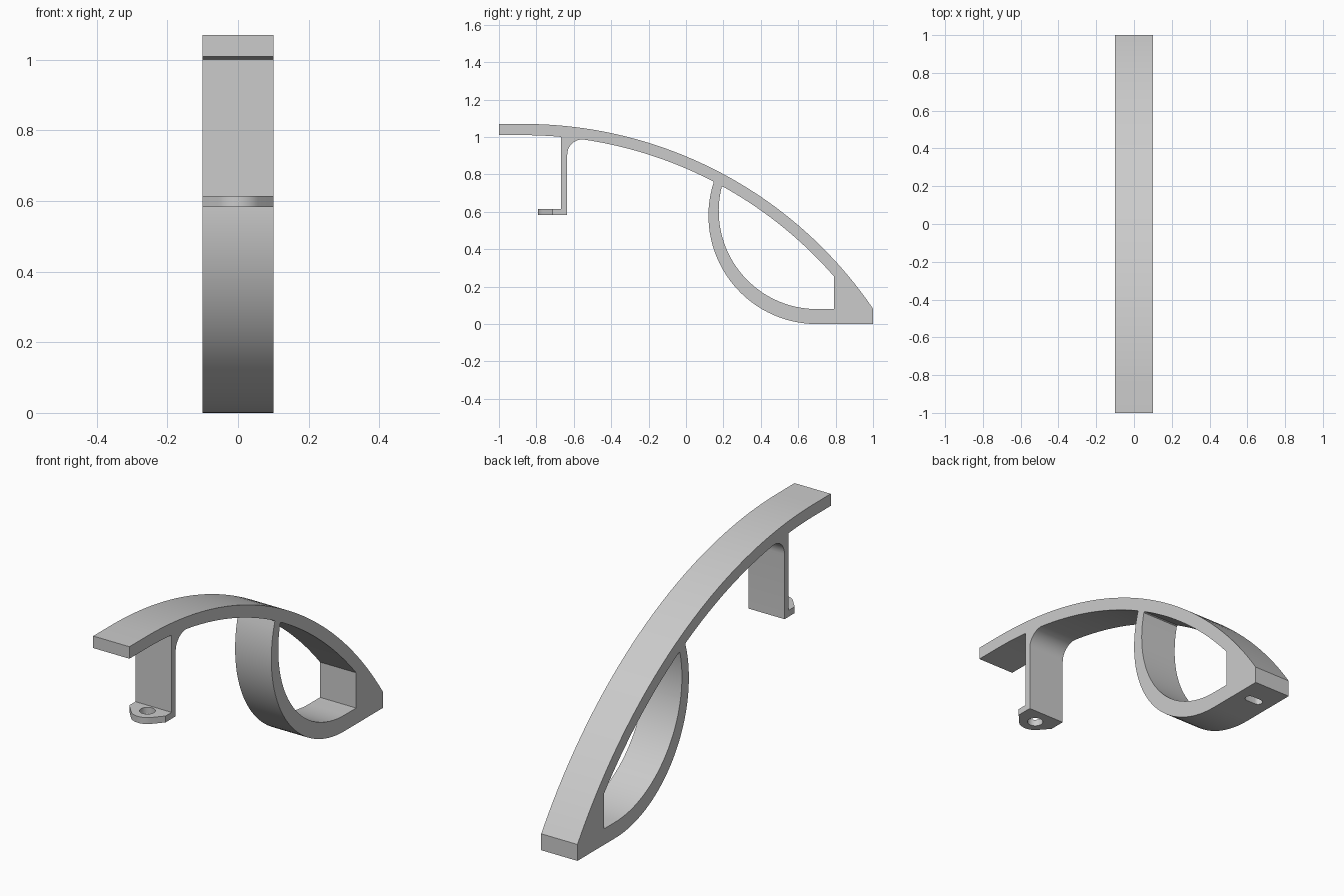
import bpy, bmesh
from math import acos, cos, sin, pi, radians, sqrt, atan2

cube = bpy.data.objects.get("Cube")
if cube:
    bpy.data.objects.remove(cube, do_unlink=True)

grey = bpy.data.materials.new("plain_grey")
grey.use_nodes = True
grey.diffuse_color = (0.6, 0.6, 0.6, 1)
grey.node_tree.nodes["Principled BSDF"].inputs["Base Color"].default_value = (0.6, 0.6, 0.6, 1)


def arc(centre, r, a0, a1, n):
    steps = [a0 + (a1 - a0) * i / n for i in range(n + 1)]
    return [(centre[0] + r * cos(a), centre[1] + r * sin(a)) for a in steps]


def prism(name, points, low, high, axis):
    """Extrude a (y, z) outline along x, or an (x, y) outline along z."""
    place = (lambda p: (low, *p)) if axis == "x" else (lambda p: (*p, low))
    shift = (high - low, 0, 0) if axis == "x" else (0, 0, high - low)
    bm = bmesh.new()
    face = bm.faces.new([bm.verts.new(place(p)) for p in points])
    top = bmesh.ops.extrude_face_region(bm, geom=[face])["geom"]
    bmesh.ops.translate(bm, vec=shift, verts=[g for g in top if isinstance(g, bmesh.types.BMVert)])
    bmesh.ops.recalc_face_normals(bm, faces=bm.faces)
    mesh = bpy.data.meshes.new(name)
    bm.to_mesh(mesh)
    bm.free()
    mesh.materials.append(grey)
    obj = bpy.data.objects.new(name, mesh)
    bpy.context.collection.objects.link(obj)
    return obj


def combine(target, tool, operation):
    mod = target.modifiers.new(tool.name, "BOOLEAN")
    mod.operation, mod.object, mod.solver = operation, tool, "EXACT"
    with bpy.context.temp_override(object=target, active_object=target):
        bpy.ops.object.modifier_apply(modifier=mod.name)
    bpy.data.objects.remove(tool, do_unlink=True)


# Main dimensions
HALF = 0.1
ARCH, R_OUT, R_IN = (-0.868, -1.19), 2.26, 2.2
POST_FRONT, POST_BACK = -0.667, -0.635
FOOT_LOW, FOOT_HIGH = 0.583, 0.615
FILLET = 0.08


def under(y):
    """Angle on the underside of the arch at a given y."""
    return acos((y - ARCH[0]) / R_IN)


# Fillet between post and arch
fy = POST_BACK + FILLET
fz = ARCH[1] + sqrt((R_IN - FILLET) ** 2 - (fy - ARCH[0]) ** 2)
fillet_angle = atan2(fz - ARCH[1], fy - ARCH[0])

# Arch, end block, ring outside and post in one outline
outline = [(-1, ARCH[1] + R_OUT)]
outline += arc(ARCH, R_OUT, pi / 2, acos((1 - ARCH[0]) / R_OUT), 40)
outline += [(1, 0)]
outline += arc((0.7, 0.58), 0.58, radians(270), radians(162), 32)
outline += arc(ARCH, R_IN, under(0.144), fillet_angle, 20)
outline += arc((fy, fz), FILLET, fillet_angle, pi, 10)[1:]
outline += [(POST_BACK, FOOT_LOW), (POST_FRONT, FOOT_LOW)]
outline += arc(ARCH, R_IN, under(POST_FRONT), pi / 2, 5)
outline += [(-1, ARCH[1] + R_IN)]
body = prism("arched_bracket", outline, -HALF, HALF, "x")

# Opening inside the ring
opening = [(0.79, 0.08)]
opening += arc((0.7, 0.605), 0.525, radians(270), radians(166), 32)
opening += arc(ARCH, R_IN, under(0.197), under(0.79), 20)
combine(body, prism("ring_opening", opening, -0.2, 0.2, "x"), "DIFFERENCE")

# Foot with a tapered, rounded tip and a screw hole
tip = (0, -0.715)
a = radians(41)
foot = [(HALF, -0.65), (HALF, tip[1])]
foot += arc(tip, 0.075, -a, a - pi, 12)
foot += [(-HALF, tip[1]), (-HALF, -0.65)]
combine(body, prism("foot", foot, FOOT_LOW, FOOT_HIGH, "z"), "UNION")
hole = arc(tip, 0.036, 0, 2 * pi, 24)[:-1]
combine(body, prism("screw_hole", hole, 0.5, 0.7, "z"), "DIFFERENCE")

# Rounded slot in the underside of the end block
slot = arc((0.025, 0.867), 0.022, -pi / 2, pi / 2, 10)
slot += arc((-0.025, 0.867), 0.022, pi / 2, 3 * pi / 2, 10)
combine(body, prism("slot", slot, -0.1, 0.1, "z"), "DIFFERENCE")

bpy.ops.object.select_all(action="DESELECT")
body.select_set(True)
bpy.context.view_layer.objects.active = body
bpy.ops.object.shade_smooth_by_angle(angle=radians(25))
